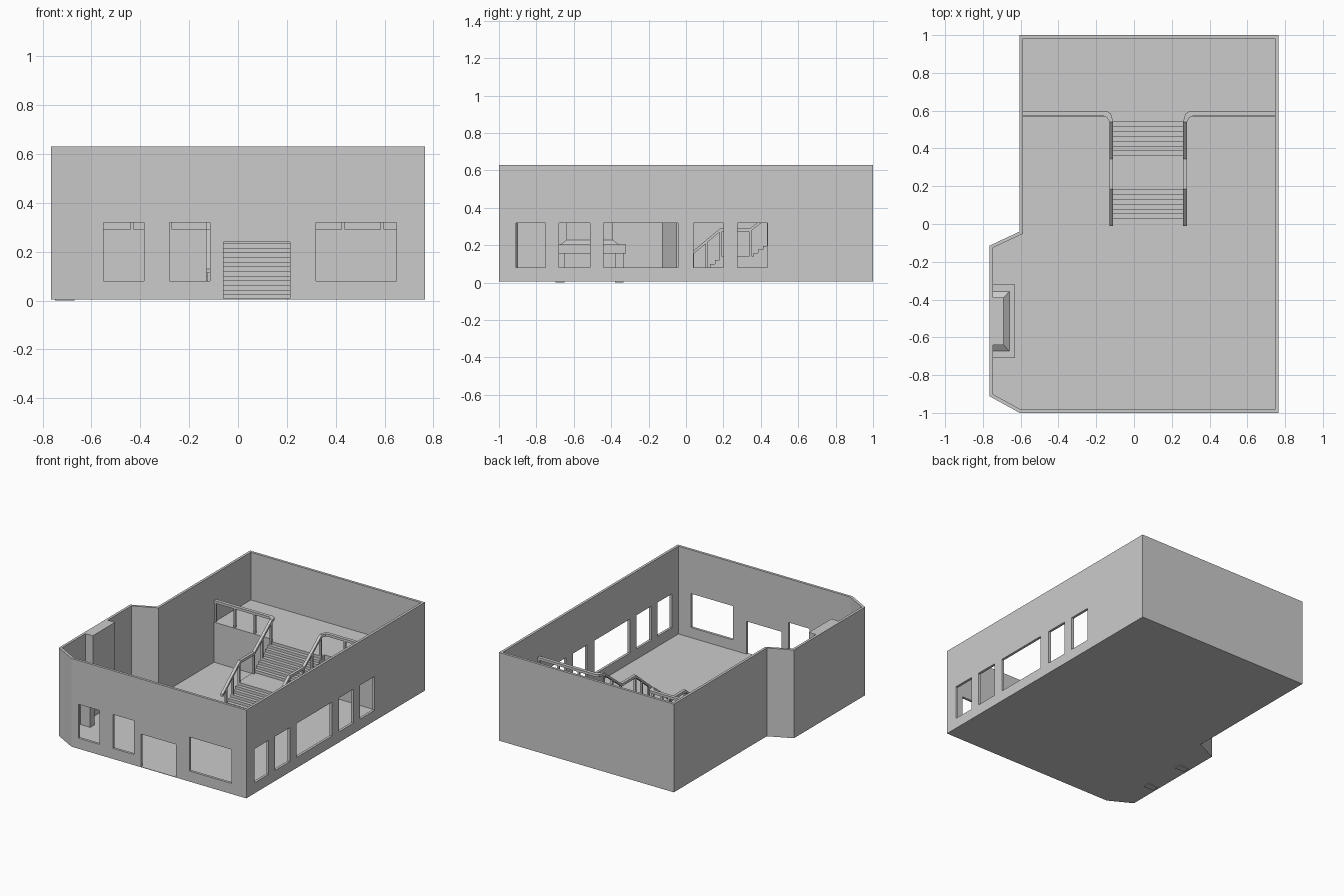
import bpy, bmesh
from mathutils import Vector

if "Cube" in bpy.data.objects:
    bpy.data.objects.remove(bpy.data.objects["Cube"])

Z0, TOP, DECK = 0.005, 0.63, 0.292


def finish(name, bm):
    bmesh.ops.recalc_face_normals(bm, faces=bm.faces[:])
    me = bpy.data.meshes.new(name)
    bm.to_mesh(me)
    bm.free()
    ob = bpy.data.objects.new(name, me)
    bpy.context.collection.objects.link(ob)
    return ob


def extrude(name, pts, vec):
    bm = bmesh.new()
    f = bm.faces.new([bm.verts.new(p) for p in pts])
    r = bmesh.ops.extrude_face_region(bm, geom=[f], use_keep_orig=True)
    bmesh.ops.translate(bm, vec=vec, verts=[v for v in r['geom'] if isinstance(v, bmesh.types.BMVert)])
    return finish(name, bm)


def prism(name, poly, z0, z1):
    return extrude(name, [(x, y, z0) for x, y in poly], Vector((0, 0, z1 - z0)))


def box(name, x0, x1, y0, y1, z0, z1):
    return prism(name, [(x0, y0), (x1, y0), (x1, y1), (x0, y1)], z0, z1)


def cut(ob, cutter):
    m = ob.modifiers.new("cut", 'BOOLEAN')
    m.operation, m.solver, m.object = 'DIFFERENCE', 'EXACT', cutter
    bpy.context.view_layer.update()
    dg = bpy.context.evaluated_depsgraph_get()
    me = bpy.data.meshes.new_from_object(ob.evaluated_get(dg))
    ob.modifiers.clear()
    ob.data = me
    bpy.data.objects.remove(cutter)


# Outer walls and floor
outer = [(0.765, -1), (0.765, 1), (-0.605, 1), (-0.605, -0.04),
         (-0.765, -0.115), (-0.765, -0.912), (-0.605, -1)]
inner = [(0.747, -0.982), (0.747, 0.982), (-0.587, 0.982), (-0.587, -0.051),
         (-0.747, -0.126), (-0.747, -0.901), (-0.6, -0.982)]
walls = prism("walls", outer, Z0, TOP)
cut(walls, prism("room_cutter", inner, Z0 + 0.003, TOP + 0.1))

# Front windows and door
for x0, x1, z0, z1 in [(-0.55, -0.385, 0.08, 0.32), (-0.28, -0.115, 0.08, 0.32),
                       (-0.06, 0.213, Z0 + 0.003, 0.24), (0.32, 0.648, 0.08, 0.32)]:
    cut(walls, box("opening_cutter", x0, x1, -1.05, -0.95, z0, z1))
# Right side windows
for y0, y1 in [(-0.91, -0.75), (-0.68, -0.513), (-0.44, -0.043), (0.04, 0.2), (0.275, 0.435)]:
    cut(walls, box("window_cutter", 0.72, 0.8, y0, y1, 0.08, 0.32))

# Raised rear floor
box("upper_floor", -0.59, 0.75, 0.57, 0.985, Z0, DECK)

# Two flights with a landing
rise, run = (DECK - Z0) / 15, 0.0257
risers = [0.026 + run * i for i in range(7)] + [0.36 + run * i for i in range(8)]
profile = [(risers[0], Z0)]
for i, y in enumerate(risers):
    if i:
        profile.append((y, Z0 + rise * i))
    profile.append((y, Z0 + rise * (i + 1)))
profile += [(0.575, DECK), (0.575, Z0)]
SX0, SX1 = -0.13, 0.28
extrude("stairs", [(SX0, y, z) for y, z in profile], Vector((SX1 - SX0, 0, 0)))


def stair_height(y):
    return Z0 + rise * sum(1 for r in risers if r <= y)


def rail_height(y):
    pts = [(-0.01, 0.13), (0.185, 0.292), (0.345, 0.292), (0.54, 0.445), (1, 0.445)]
    for (a, za), (b, zb) in zip(pts, pts[1:]):
        if y <= b:
            return za + (zb - za) * (y - a) / (b - a)


# Handrails and posts on both sides
for side, x, wall_x, s in [("left", -0.12, -0.59, -1), ("right", 0.27, 0.75, 1)]:
    w, t = 0.01, 0.018
    path = [(x, y, rail_height(y), w, 0) for y in (-0.01, 0.185, 0.345, 0.54)]
    path += [(x + s * 0.012, 0.573, 0.445, w, -w * s * s),
             (x + s * 0.03, 0.583, 0.445, w, -0.012),
             (wall_x, 0.583, 0.445, 0, -0.012)]
    bm = bmesh.new()
    rings = []
    for px, py, pz, ox, oy in path:
        o = Vector((ox * s, oy, 0))
        c = Vector((px, py, pz))
        d = Vector((0, 0, t))
        rings.append([bm.verts.new(p) for p in (c + o, c - o, c - o - d, c + o - d)])
    for a, b in zip(rings, rings[1:]):
        for k in range(4):
            bm.faces.new([a[k], a[(k + 1) % 4], b[(k + 1) % 4], b[k]])
    bm.faces.new(rings[0])
    bm.faces.new(rings[-1])
    finish(side + "_handrail", bm)
    p = 0.007
    for i, y in enumerate((0.035, 0.11, 0.185, 0.345, 0.44, 0.54)):
        box(f"{side}_stair_post_{i}", x - p, x + p, y - p, y + p,
            stair_height(y - p) - 0.01, rail_height(y) - t / 2)
    for i in range(1, 4):
        px = x + (wall_x - x) * (i / 3) - (s * p if i == 3 else 0)
        box(f"{side}_upper_post_{i}", px - p, px + p, 0.576, 0.59, DECK - 0.01, 0.435)

# Fireplace: legs, mantel, sloped hood, chimney breast
FX, FY = -0.748, -0.515
for i, s in enumerate((-1, 1)):
    a, b = sorted((FY + s * 0.135, FY + s * 0.182))
    box(f"fireplace_leg_{i}", FX, -0.67, a, b, 0.0, 0.16)
box("mantel", FX, -0.63, FY - 0.194, FY + 0.194, 0.155, 0.203)
box("chimney_breast", FX, -0.69, FY - 0.125, FY + 0.125, 0.2, TOP)
bm = bmesh.new()
lo, hi = [[bm.verts.new(p) for p in ((FX, FY - h, z), (x, FY - h, z), (x, FY + h, z), (FX, FY + h, z))]
          for x, h, z in ((-0.66, 0.158, 0.203), (-0.69, 0.125, 0.227))]
for k in range(4):
    bm.faces.new([lo[k], lo[(k + 1) % 4], hi[(k + 1) % 4], hi[k]])
bm.faces.new(lo)
bm.faces.new(hi)
finish("hood", bm)
